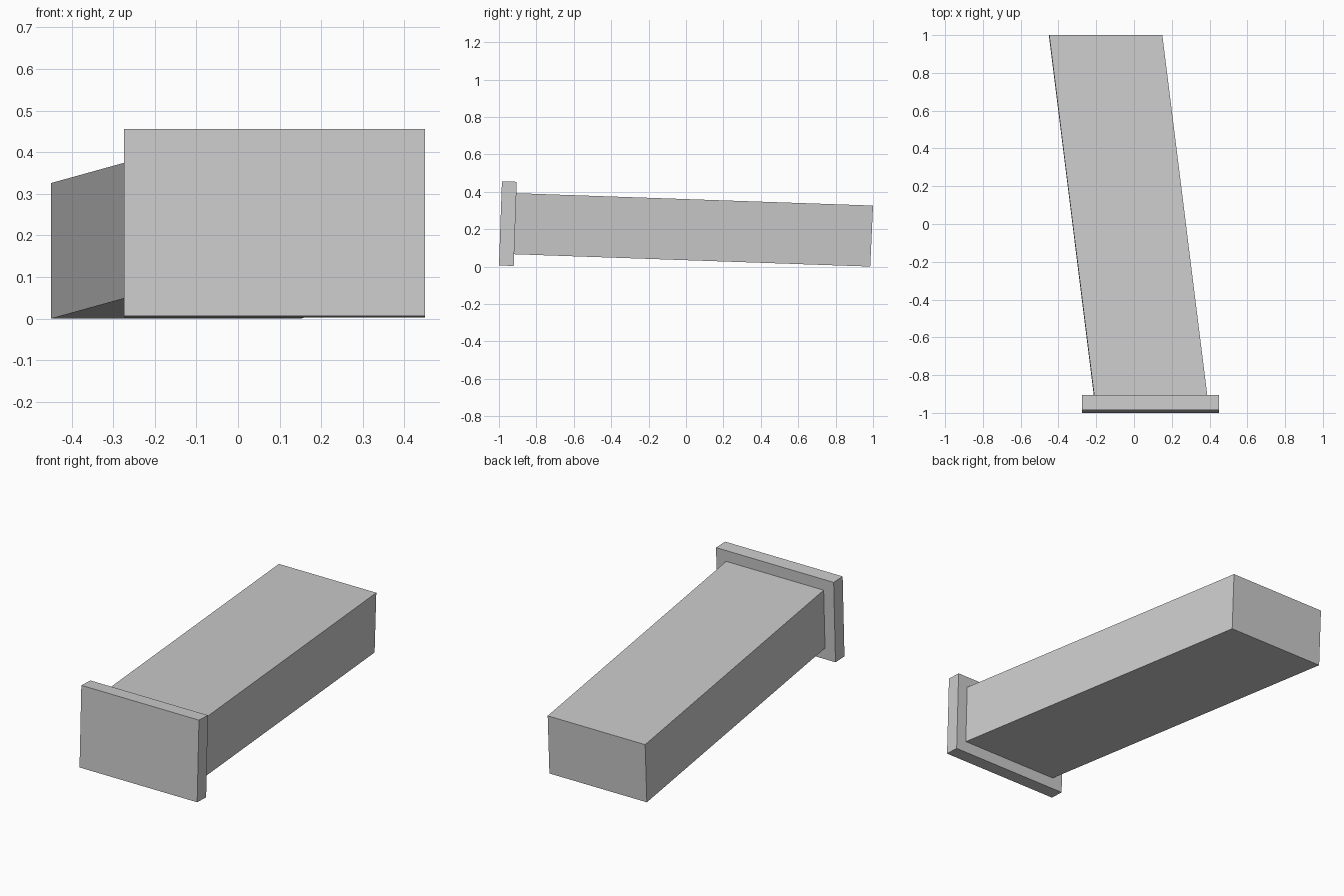
import bpy
import bmesh
from mathutils import Matrix, Vector

cube = bpy.data.objects.get("Cube")
if cube:
    bpy.data.objects.remove(cube, do_unlink=True)

# Single plain grey finish
grey = bpy.data.materials.new("light_grey")
grey.use_nodes = True
colour = (0.6, 0.6, 0.6, 1.0)
grey.diffuse_color = colour
grey.node_tree.nodes["Principled BSDF"].inputs["Base Color"].default_value = colour


def slanted_box(name, corner, width, depth, height):
    """Box spanned by three edge vectors from its lower front right corner."""
    edges = [Vector(e) for e in (width, depth, height)]
    centre = Vector(corner) + sum(edges, Vector()) / 2
    matrix = Matrix(edges).transposed().to_4x4()
    matrix.translation = centre
    bm = bmesh.new()
    bmesh.ops.create_cube(bm, size=1, matrix=matrix)
    bmesh.ops.recalc_face_normals(bm, faces=bm.faces)
    mesh = bpy.data.meshes.new(name)
    bm.to_mesh(mesh)
    bm.free()
    mesh.materials.append(grey)
    obj = bpy.data.objects.new(name, mesh)
    bpy.context.collection.objects.link(obj)
    return obj


# Long bar, skewed sideways and sloping down to the back
slanted_box("bar", (-0.211, -0.922, 0.066),
            (0.599, 0, 0), (-0.238, 1.907, -0.066), (0, 0.015, 0.326))

# Wider end plate, tilted with the bar
slanted_box("end_plate", (-0.274, -1.0, 0.006),
            (0.723, 0, 0), (0, 0.079, -0.003), (0, 0.016, 0.45))
